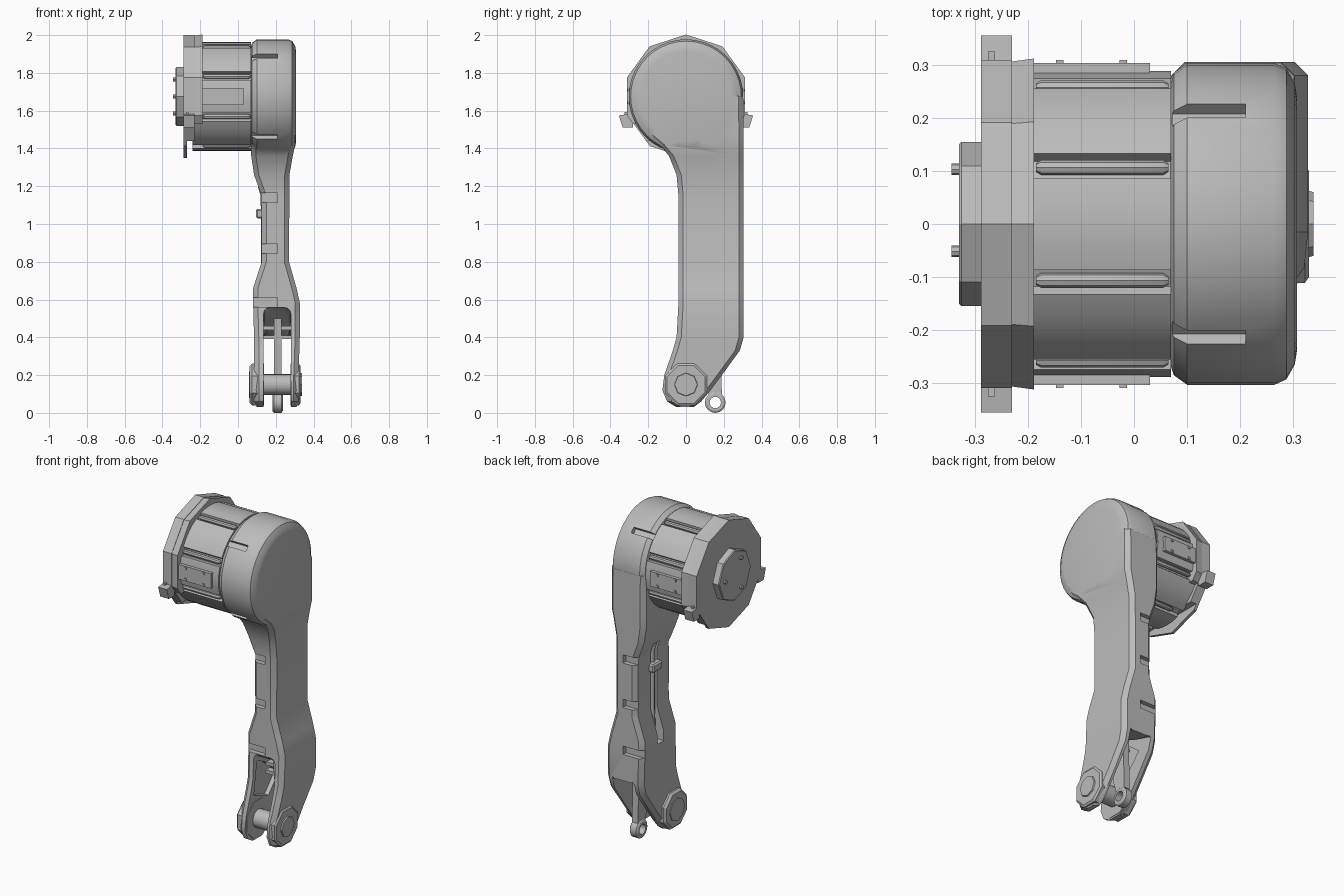
import bpy, bmesh
from math import sin, cos, pi, radians
from mathutils import Matrix

cube = bpy.data.objects.get("Cube")
if cube:
    bpy.data.objects.remove(cube, do_unlink=True)

grey = bpy.data.materials.new("plain_grey")
grey.use_nodes = True
grey.diffuse_color = (0.5, 0.5, 0.5, 1)
grey.node_tree.nodes["Principled BSDF"].inputs["Base Color"].default_value = (0.5, 0.5, 0.5, 1)
AXIS = 1.675  # height of the motor axle
PIN = 0.15    # height of the fork pin


def finish(bm, name, smooth=30):
    bmesh.ops.recalc_face_normals(bm, faces=bm.faces)
    mesh = bpy.data.meshes.new(name)
    bm.to_mesh(mesh)
    bm.free()
    ob = bpy.data.objects.new(name, mesh)
    bpy.context.collection.objects.link(ob)
    mesh.materials.append(grey)
    shade(ob, smooth)
    return ob


def shade(ob, angle):
    bpy.ops.object.select_all(action='DESELECT')
    ob.select_set(True)
    bpy.context.view_layer.objects.active = ob
    if angle:
        bpy.ops.object.shade_smooth_by_angle(angle=radians(angle))


def loft(bm, rings):
    """Skin a list of point rings and cap both ends."""
    vs = [[bm.verts.new(p) for p in ring] for ring in rings]
    n = len(vs[0])
    for a, b in zip(vs, vs[1:]):
        for i in range(n):
            j = (i + 1) % n
            bm.faces.new((a[i], a[j], b[j], b[i]))
    bm.faces.new(vs[0][::-1])
    bm.faces.new(vs[-1])
    return [v for r in vs for v in r]


def prism(bm, outline, x0, x1):
    return loft(bm, [[(x, y, z) for y, z in outline] for x in (x0, x1)])


def lathe(bm, profile, n, y=0, z=AXIS):
    """Turn (x, radius) pairs round an axle along x, one corner at the top."""
    return loft(bm, [[(x, y + r * sin(2 * pi * i / n), z + r * cos(2 * pi * i / n))
                      for i in range(n)] for x, r in profile])


def box(bm, x0, x1, y0, y1, z0, z1):
    return prism(bm, [(y0, z0), (y1, z0), (y1, z1), (y0, z1)], x0, x1)


def roll(bm, verts, angle, y=0, z=AXIS):
    bmesh.ops.rotate(bm, verts=verts, cent=(0, y, z), matrix=Matrix.Rotation(angle, 3, 'X'))


def combine(ob, other, operation):
    mod = ob.modifiers.new(operation, 'BOOLEAN')
    mod.operation, mod.object, mod.solver = operation, other, 'EXACT'
    bpy.ops.object.select_all(action='DESELECT')
    ob.select_set(True)
    bpy.context.view_layer.objects.active = ob
    bpy.ops.object.modifier_apply(modifier=mod.name)
    bpy.data.objects.remove(other, do_unlink=True)


# Leg: chamfered sections (z, x0, x1, y0, y1) from the fork tip up into the cap
sections = [
    (0.03, .10, .31, -.05, .04), (0.06, .085, .32, -.10, .08), (0.12, .085, .32, -.125, .13),
    (0.20, .085, .32, -.115, .19), (0.33, .085, .325, -.07, .285), (0.40, .085, .327, -.05, .305),
    (0.58, .08, .328, -.04, .305), (0.66, .08, .31, -.04, .305), (0.80, .125, .27, -.04, .305),
    (1.15, .125, .272, -.04, .305), (1.26, .085, .272, -.05, .305), (1.36, .07, .29, -.09, .305),
    (1.42, .07, .303, -.14, .305), (1.47, .07, .303, -.20, .305), (1.67, .07, .303, -.24, .303),
    (1.75, .10, .28, -.15, .25)]
bm = bmesh.new()
c = 0.025
loft(bm, [[(a + c, f, z), (b - c, f, z), (b, f + c, z), (b, k - c, z),
           (b - c, k, z), (a + c, k, z), (a, k - c, z), (a, f + c, z)] for z, a, b, f, k in sections])
leg = finish(bm, "leg", 0)

# Rounded cap at the top of the leg
bm = bmesh.new()
lathe(bm, [(.067, .26), (.075, .285), (.1, .303), (.265, .303), (.287, .293), (.303, .265), (.307, .24)], 40)
combine(leg, finish(bm, "cap_shape", 0), 'UNION')

# Notches along the inner edges of the leg and round the cap
bm = bmesh.new()
for z, x in ((1.14, .21), (.87, .21), (.585, .21)):
    box(bm, 0, x, -.2, -.012, z - .025, z + .025)
    box(bm, 0, x, .278, .5, z - .025, z + .025)
for angle in (45, -45, 135):
    roll(bm, box(bm, 0, .21, -.018, .018, AXIS + .275, AXIS + .4), radians(angle))
# Hose channel
box(bm, 0, .145, .1, .16, .6, 1.2)
combine(leg, finish(bm, "notch_cutter", 0), 'DIFFERENCE')

# Fork opening, lower at the back, with rounded corners
bm = bmesh.new()
prism(bm, [(-.4, -.2), (-.4, .56), (-.02, .56), (.16, .43), (.5, .36), (.5, -.2)], .135, .28)
bmesh.ops.bevel(bm, geom=bm.edges[:], offset=.035, segments=3, affect='EDGES', profile=.5)
combine(leg, finish(bm, "fork_cutter", 0), 'DIFFERENCE')

# Shallow pocket inside the inner fork arm
bm = bmesh.new()
prism(bm, [(-.01, .5), (.06, .47), (.2, .36), (.1, .25), (-.04, .3)], .108, .15)
combine(leg, finish(bm, "pocket_cutter", 0), 'DIFFERENCE')
shade(leg, 32)

# Fork bosses, pin and pin heads
bm = bmesh.new()
for prof in ([(.062, .105), (.075, .12), (.138, .12)], [(.278, .12), (.322, .12), (.33, .108)]):
    vs = lathe(bm, prof, 8, z=PIN)
    roll(bm, vs, pi / 8, z=PIN)
finish(bm, "fork_bosses", 0)
bm = bmesh.new()
lathe(bm, [(.13, .055), (.29, .055)], 20, z=PIN)
finish(bm, "fork_pin")
bm = bmesh.new()
lathe(bm, [(.057, .07), (.07, .07)], 8, z=PIN)
lathe(bm, [(.32, .065), (.338, .06)], 8, z=PIN)
finish(bm, "pin_heads", 0)

# Tongue inside the fork, ending in an eye at the back
bm = bmesh.new()
prism(bm, [(.06, .52), (.18, .46), (.19, .1), (.125, .08), (.1, .16)], .19, .23)
finish(bm, "tongue", 0)
bm = bmesh.new()
lathe(bm, [(.183, .045), (.19, .055), (.23, .055), (.237, .045)], 16, y=.155, z=.055)
eye = finish(bm, "tongue_eye", 0)
bm = bmesh.new()
lathe(bm, [(0, .03), (.5, .03)], 16, y=.155, z=.055)
combine(eye, finish(bm, "eye_cutter", 0), 'DIFFERENCE')
shade(eye, 30)
bm = bmesh.new()
for z in (.4, .45):
    box(bm, .13, .285, .08, .12, z - .01, z + .01)
finish(bm, "fork_crossbars", 0)

# Hose in the channel with its clip
curve = bpy.data.curves.new("hose", 'CURVE')
curve.dimensions, curve.bevel_depth, curve.bevel_resolution = '3D', .015, 2
line = curve.splines.new('POLY')
path = [(.13, .6), (.13, .66), (.137, .8), (.135, 1.15), (.12, 1.2)]
line.points.add(len(path) - 1)
for p, (x, z) in zip(line.points, path):
    p.co = (x, .13, z, 1)
curve.use_fill_caps = True
curve.materials.append(grey)
bpy.context.collection.objects.link(bpy.data.objects.new("hose", curve))
bm = bmesh.new()
box(bm, .095, .14, .085, .175, 1.03, 1.08)
bmesh.ops.bevel(bm, geom=bm.edges[:], offset=.008, segments=1, affect='EDGES')
finish(bm, "hose_clip", 0)

# Motor drum: eight curved panels parted by grooves
outline = []
for k in range(8):
    for deg, r in ((-5, .288), (-4, .265), (4, .265), (5, .288), (14, .288), (22.5, .288), (31, .288)):
        a = radians(22.5 + 45 * k + deg)
        outline.append((r * cos(a), AXIS + r * sin(a)))
bm = bmesh.new()
prism(bm, outline, -.24, .07)
finish(bm, "motor_drum", 20)
bm = bmesh.new()
for k in range(8):
    a = radians(22.5 + 45 * k)
    lathe(bm, [(-.185, .008), (-.175, .014), (.055, .014), (.065, .008)], 8,
          y=.278 * cos(a), z=AXIS + .278 * sin(a))
finish(bm, "groove_rods")

# Bolted plates on the front and back of the drum
bm = bmesh.new()
for s in (-1, 1):
    box(bm, -.19, .03, s * .25, s * .303, AXIS - .045, AXIS + .045)
    for x in (-.14, -.02):
        for dz in (-.034, .034):
            box(bm, x - .007, x + .007, s * .3, s * .309, AXIS + dz - .007, AXIS + dz + .007)
finish(bm, "side_plates", 0)

# Ten-sided end flange, its rim open at the bottom
bm = bmesh.new()
lathe(bm, [(-.288, .325), (-.27, .325)], 10)
finish(bm, "end_flange", 0)
for name, prof, cut in (("flange_rim", [(-.27, .325), (-.23, .325)], 1.44),
                        ("flange_skirt", [(-.23, .322), (-.188, .328)], 1.53)):
    bm = bmesh.new()
    lathe(bm, prof, 10)
    geom = bm.verts[:] + bm.edges[:] + bm.faces[:]
    bmesh.ops.bisect_plane(bm, geom=geom, plane_co=(0, 0, cut), plane_no=(0, 0, -1), clear_outer=True)
    bmesh.ops.holes_fill(bm, edges=[e for e in bm.edges if e.is_boundary])
    finish(bm, name, 0)

# Slanted latch tabs on the flange
bm = bmesh.new()
for s in (-1, 1):
    prism(bm, [(s * .28, 1.585), (s * .355, 1.575), (s * .335, 1.51), (s * .28, 1.51)], -.288, -.23)
    box(bm, -.275, -.262, s * .29, s * .325, 1.575, 1.592)
finish(bm, "latch_tabs", 0)

# Octagonal hub plate with three bolts
bm = bmesh.new()
lathe(bm, [(-.33, .15), (-.325, .155), (-.285, .155)], 8)
finish(bm, "hub_plate", 0)
bm = bmesh.new()
for k in range(3):
    a = 2 * pi * k / 3
    lathe(bm, [(-.344, .011), (-.32, .011)], 8, y=.103 * cos(a), z=AXIS + .103 * sin(a))
finish(bm, "hub_bolts", 0)
